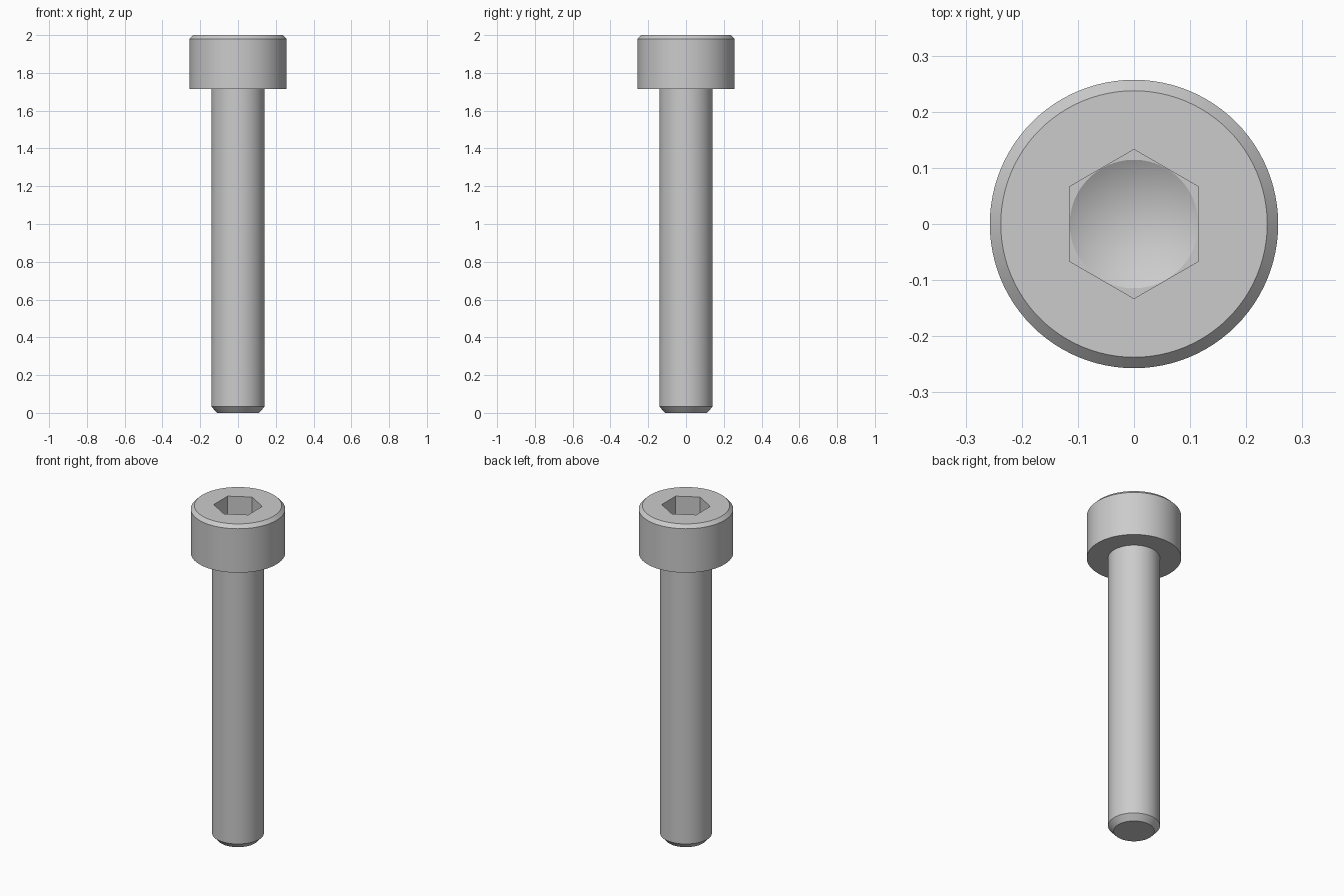
import bpy, bmesh, math

if "Cube" in bpy.data.objects:
    bpy.data.objects.remove(bpy.data.objects["Cube"])

N = 96            # points per ring (multiple of 12 so hex corners land on points)
HEX = 0.115       # half of the socket's width across flats


def circle(r):
    return lambda a: r


def hexagon(apothem):
    # flats face +x/-x, corners point to +y/-y
    def radius(a):
        d = (a + math.pi / 6) % (math.pi / 3) - math.pi / 6
        return apothem / math.cos(d)
    return radius


# outline from the shank tip, up over the head and down into the socket
rings = [
    (circle(0.111), 0.0),      # tip chamfer
    (circle(0.141), 0.033),
    (circle(0.141), 1.716),    # underside of head
    (circle(0.257), 1.716),
    (circle(0.257), 1.98),     # top chamfer
    (circle(0.2375), 2.0),
    (hexagon(HEX), 2.0),       # hex socket
    (hexagon(HEX), 1.87),
    (circle(HEX - 0.0005), 1.87),  # drilled cone at the socket floor
]

bm = bmesh.new()
loops = []
for radius, z in rings:
    loop = []
    for i in range(N):
        # offset by half a turn step of 0, so corners at 30 deg = 8 steps
        a = 2 * math.pi * i / N
        r = radius(a)
        loop.append(bm.verts.new((r * math.cos(a), r * math.sin(a), z)))
    loops.append(loop)

# skin between neighbouring rings
for lo, hi in zip(loops, loops[1:]):
    for i in range(N):
        j = (i + 1) % N
        bm.faces.new((lo[i], lo[j], hi[j], hi[i]))

# flat tip and conical socket bottom
bm.faces.new(list(reversed(loops[0])))
apex = bm.verts.new((0, 0, 1.804))
for i in range(N):
    bm.faces.new((loops[-1][i], loops[-1][(i + 1) % N], apex))
bmesh.ops.recalc_face_normals(bm, faces=bm.faces[:])

mesh = bpy.data.meshes.new("socket_head_screw")
bm.to_mesh(mesh)
bm.free()

steel = bpy.data.materials.new("light_grey_steel")
steel.diffuse_color = (0.6, 0.6, 0.6, 1)
steel.use_nodes = True
steel.node_tree.nodes["Principled BSDF"].inputs["Base Color"].default_value = steel.diffuse_color
mesh.materials.append(steel)

screw = bpy.data.objects.new("socket_head_screw", mesh)
bpy.context.collection.objects.link(screw)
bpy.context.view_layer.objects.active = screw
screw.select_set(True)
bpy.ops.object.shade_smooth_by_angle(angle=math.radians(25))
